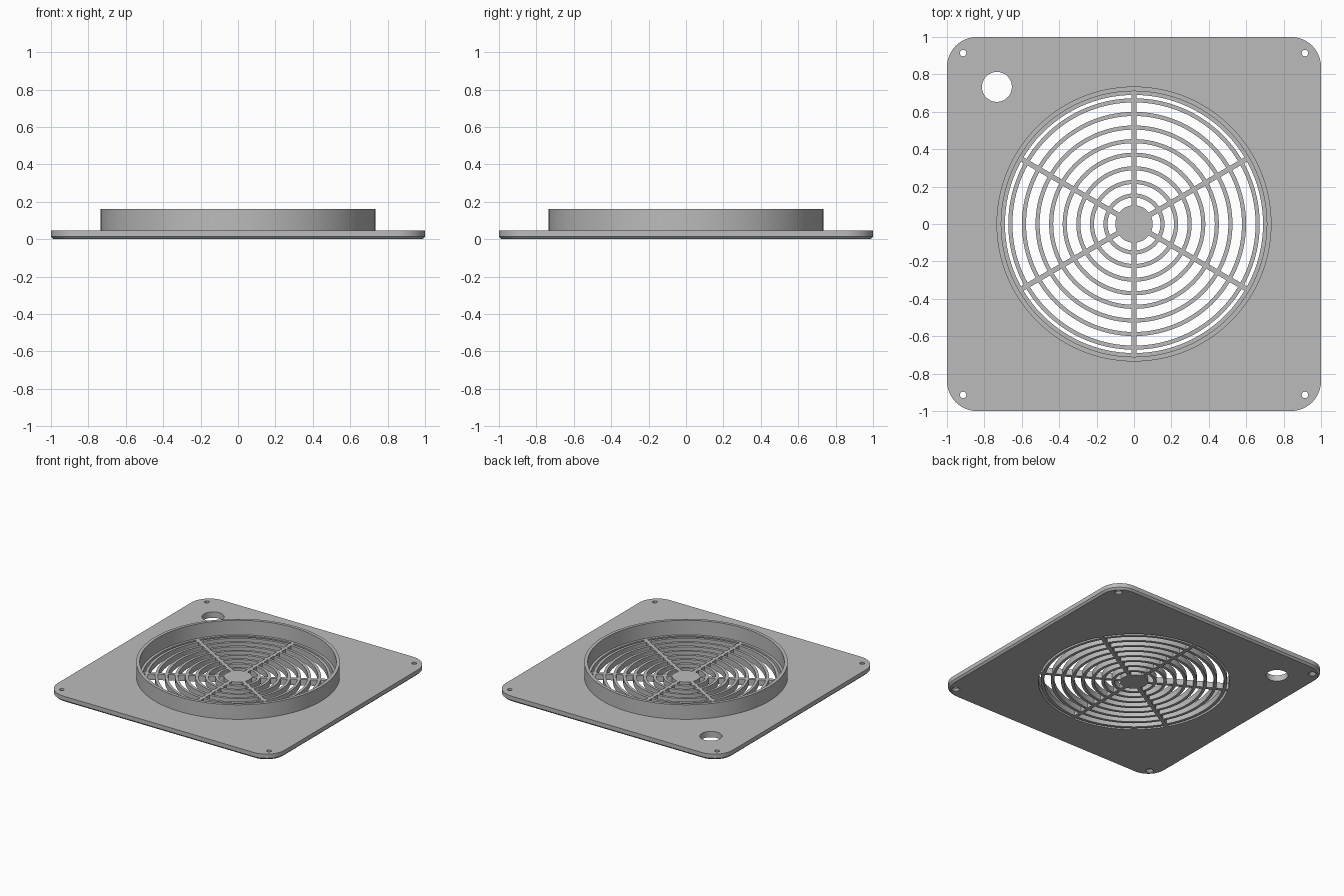
import bpy, bmesh
from math import sin, cos, asin, pi, radians

default = bpy.data.objects.get("Cube")
if default:
    bpy.data.objects.remove(default, do_unlink=True)

PLATE_TOP = 0.047
RIM_TOP = 0.163
CORNER_R = 0.16
CHAMFER = 0.014
SPOKE_W = 0.027
HUB_R = 0.1
OPENING_R = 0.69
RING_COUNT, RING_OUTER, RING_STEP, RING_W = 8, 0.672, 0.0727, 0.022

grey = bpy.data.materials.new("plain grey")
grey.use_nodes = True
colour = (0.5, 0.5, 0.5, 1)
grey.diffuse_color = colour
grey.node_tree.nodes["Principled BSDF"].inputs["Base Color"].default_value = colour


def circle(r, cx=0, cy=0, n=48):
    return [(cx + r * cos(2 * pi * i / n), cy + r * sin(2 * pi * i / n)) for i in range(n)]


def rounded_square(half, r, steps=12):
    pts = []
    for k, (sx, sy) in enumerate([(1, 1), (-1, 1), (-1, -1), (1, -1)]):
        for i in range(steps + 1):
            a = pi / 2 * (k + i / steps)
            pts.append((sx * (half - r) + r * cos(a), sy * (half - r) + r * sin(a)))
    return pts


def loft(bm, layers):
    """Closed solid through matching outlines, given as (outline, z) from bottom to top."""
    loops = [[bm.verts.new((x, y, z)) for x, y in pts] for pts, z in layers]
    n = len(loops[0])
    for low, high in zip(loops, loops[1:]):
        for i in range(n):
            j = (i + 1) % n
            bm.faces.new((low[i], low[j], high[j], high[i]))
    bm.faces.new(loops[0][::-1])
    bm.faces.new(loops[-1])


def finish(bm, name):
    bmesh.ops.recalc_face_normals(bm, faces=bm.faces)
    mesh = bpy.data.meshes.new(name)
    bm.to_mesh(mesh)
    bm.free()
    mesh.materials.append(grey)
    obj = bpy.data.objects.new(name, mesh)
    bpy.context.collection.objects.link(obj)
    return obj


def activate(obj):
    bpy.ops.object.select_all(action='DESELECT')
    obj.select_set(True)
    bpy.context.view_layer.objects.active = obj


def slot(r0, r1, middle, steps=24):
    """Arc-shaped gap between two spokes, with sides parallel to the spokes."""
    pts = []
    for r, direction in ((r0, -1), (r1, 1)):
        half = radians(30) - asin(SPOKE_W / 2 / r)
        for i in range(steps + 1):
            a = middle + direction * half * (2 * i / steps - 1)
            pts.append((r * cos(a), r * sin(a)))
    return pts


# Base plate: rounded square with a chamfered lower edge
bm = bmesh.new()
loft(bm, [(rounded_square(1 - CHAMFER, CORNER_R - CHAMFER), 0),
          (rounded_square(1, CORNER_R), CHAMFER),
          (rounded_square(1, CORNER_R), PLATE_TOP)])
plate = finish(bm, "grille_plate")

# Cutters: grille slots, cable hole and countersunk screw holes
bm = bmesh.new()
ring_outer = [RING_OUTER - RING_STEP * i for i in reversed(range(RING_COUNT))]
inner_edges = [HUB_R] + ring_outer
outer_edges = [r - RING_W for r in ring_outer] + [OPENING_R]
for r0, r1 in zip(inner_edges, outer_edges):
    for k in range(6):
        outline = slot(r0, r1, radians(60 * k))
        loft(bm, [(outline, -0.1), (outline, 0.1)])
cable = circle(0.08, -0.733, 0.733, 64)
loft(bm, [(cable, -0.1), (cable, 0.1)])
for sx in (-1, 1):
    for sy in (-1, 1):
        wide, narrow = (circle(r, 0.914 * sx, 0.914 * sy, 32) for r in (0.03, 0.0175))
        loft(bm, [(wide, -0.1), (wide, 0.006), (narrow, 0.02), (narrow, 0.1)])
cutter = finish(bm, "hole_cutter")
cutter.hide_render = True

cut = plate.modifiers.new("holes", 'BOOLEAN')
cut.operation = 'DIFFERENCE'
cut.solver = 'EXACT'
cut.object = cutter
activate(plate)
bpy.ops.object.modifier_apply(modifier=cut.name)
bpy.data.objects.remove(cutter, do_unlink=True)

# Raised round collar standing on the plate
bm = bmesh.new()
n = 128
profile = [(0.735, PLATE_TOP), (0.735, RIM_TOP), (0.71, RIM_TOP), (0.71, PLATE_TOP)]
loops = [[bm.verts.new((x, y, z)) for x, y in circle(r, n=n)] for r, z in profile]
for a, b in zip(loops, loops[1:] + loops[:1]):
    for i in range(n):
        j = (i + 1) % n
        bm.faces.new((a[i], a[j], b[j], b[i]))
collar = finish(bm, "round_collar")

for obj in (plate, collar):
    activate(obj)
    bpy.ops.object.shade_smooth_by_angle(angle=radians(25))
